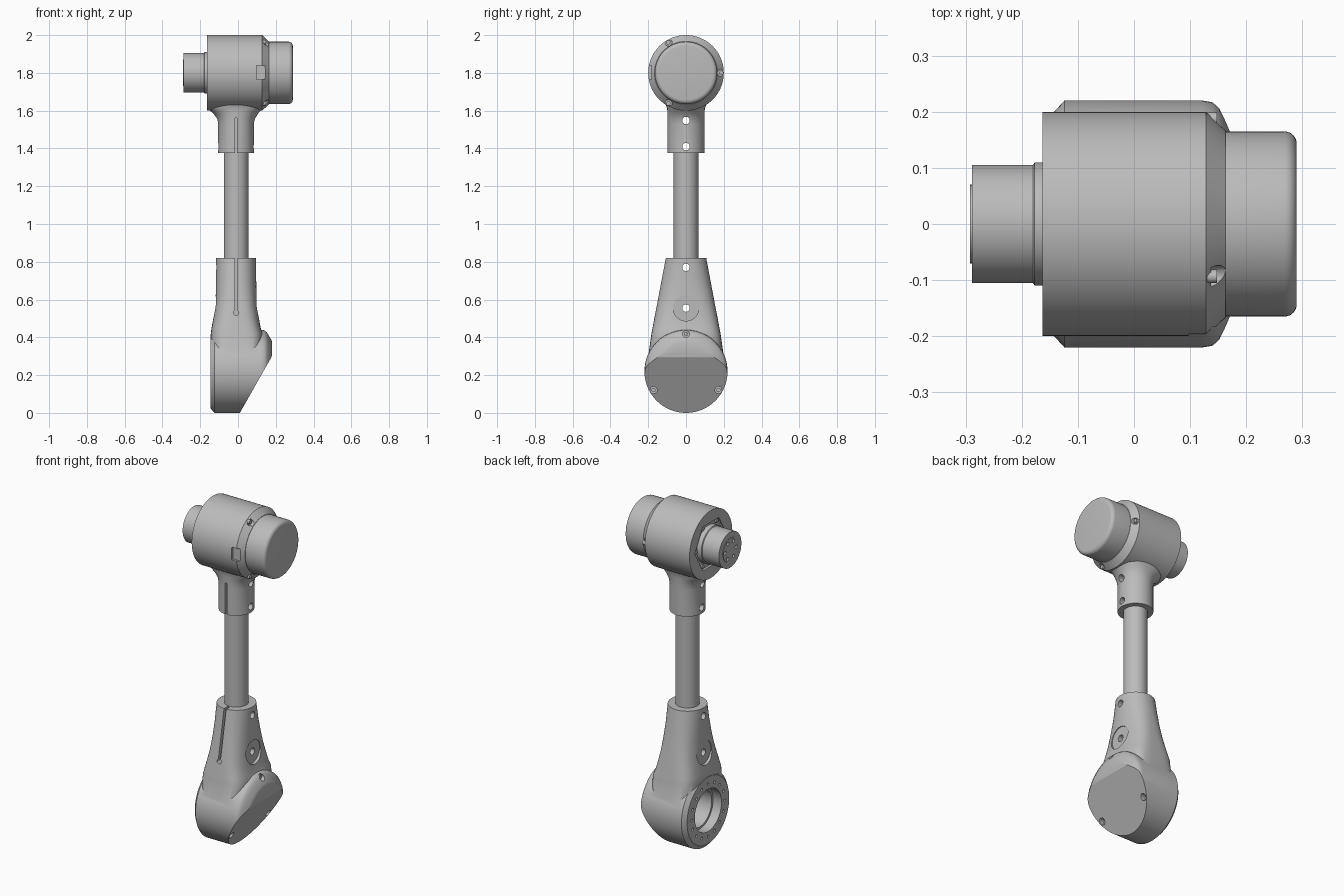
import bpy, bmesh, math
from mathutils import Vector

cube = bpy.data.objects.get("Cube")
if cube:
    bpy.data.objects.remove(cube, do_unlink=True)

grey = bpy.data.materials.new("plain grey")
grey.use_nodes = True
colour = (0.5, 0.5, 0.5, 1)
grey.diffuse_color = colour
grey.node_tree.nodes["Principled BSDF"].inputs["Base Color"].default_value = colour

STEM_X = -0.01   # axis of the tube
TOP_Z = 1.8      # axis of the upper drum
LOW_Z = 0.22     # axis of the lower drum


def finish(bm, name):
    bmesh.ops.remove_doubles(bm, verts=bm.verts, dist=1e-5)
    bmesh.ops.recalc_face_normals(bm, faces=bm.faces)
    mesh = bpy.data.meshes.new(name)
    bm.to_mesh(mesh)
    bm.free()
    mesh.materials.append(grey)
    obj = bpy.data.objects.new(name, mesh)
    bpy.context.collection.objects.link(obj)
    return obj


def skin(bm, rings):
    """Join a row of equal point rings into a closed skin."""
    rows = [[bm.verts.new(p) for p in ring] for ring in rings]
    n = len(rows[0])
    for a, b in zip(rows, rows[1:]):
        for i in range(n):
            j = (i + 1) % n
            bm.faces.new((a[i], a[j], b[j], b[i]))
    for row in (rows[0], rows[-1]):
        if (row[0].co - row[n // 2].co).length > 1e-5:
            bm.faces.new(row)


def circle_x(x, r, y, z, n):
    turn = [2 * math.pi * i / n for i in range(n)]
    return [Vector((x, y + r * math.cos(t), z + r * math.sin(t))) for t in turn]


def lathe_x(name, profile, z, n=96):
    """Turn a profile of (x, radius) about a level axis."""
    bm = bmesh.new()
    skin(bm, [circle_x(x, r, 0, z, n) for x, r in profile])
    return finish(bm, name)


def rods(name, spots, r, x0, x1, n=20):
    """Several cylinders along x in one object; spots are (y, z)."""
    bm = bmesh.new()
    for y, z in spots:
        skin(bm, [circle_x(x0, r, y, z, n), circle_x(x1, r, y, z, n)])
    return finish(bm, name)


def loft_z(name, sections, n=80):
    """Skin rounded sections given as (z, x min, x max, half width, power)."""
    bm = bmesh.new()
    rings = []
    for z, x0, x1, w, p in sections:
        ring = []
        for i in range(n):
            t = 2 * math.pi * i / n
            c, s = math.cos(t), math.sin(t)
            k = (abs(c) ** p + abs(s) ** p) ** (-1 / p)
            ring.append(((x0 + x1) / 2 + (x1 - x0) / 2 * c * k, w * s * k, z))
        rings.append(ring)
    skin(bm, rings)
    return finish(bm, name)


def prism_y(name, outline, y0, y1):
    """Extrude an (x, z) outline along y."""
    bm = bmesh.new()
    skin(bm, [[(x, y, z) for x, z in outline] for y in (y0, y1)])
    return finish(bm, name)


def box(name, x0, x1, y0, y1, z0, z1):
    return prism_y(name, [(x0, z0), (x1, z0), (x1, z1), (x0, z1)], y0, y1)


def combine(obj, tool, mode="DIFFERENCE"):
    tool.hide_render = True
    mod = obj.modifiers.new("combine", "BOOLEAN")
    mod.operation, mod.solver, mod.object = mode, "EXACT", tool
    bpy.context.view_layer.objects.active = obj
    bpy.ops.object.modifier_apply(modifier=mod.name)
    bpy.data.objects.remove(tool, do_unlink=True)


def around(z, r, count, start=0):
    turn = [math.radians(start) + 2 * math.pi * i / count for i in range(count)]
    return [(r * math.cos(t), z + r * math.sin(t)) for t in turn]


# Upper housing: drum with a flared clamp neck
upper = lathe_x("upper_housing", [(-0.163, 0), (-0.163, 0.2), (0.128, 0.2),
                                  (0.163, 0.167), (0.163, 0)], TOP_Z)
neck = loft_z("neck", [(1.375, -0.105, 0.085, 0.097, 2), (1.53, -0.105, 0.085, 0.097, 2),
                       (1.56, -0.113, 0.092, 0.097, 2), (1.585, -0.13, 0.106, 0.098, 2.1),
                       (1.6, -0.148, 0.12, 0.099, 2.2), (1.612, -0.161, 0.13, 0.1, 2.3),
                       (1.7, -0.161, 0.13, 0.13, 2.3)])
combine(upper, neck, "UNION")
combine(upper, rods("shaft_recess", [(0, TOP_Z)], 0.15, -0.3, -0.148, 6))
combine(upper, box("neck_slot", STEM_X - 0.006, STEM_X + 0.006, -0.3, -0.06, 1.3, 1.56))
combine(upper, box("front_notch", 0.097, 0.152, -0.3, -0.183, 1.765, 1.84))
combine(upper, rods("neck_holes", [(0, 1.41), (0, 1.548)], 0.02, -0.4, 0.4))
top_screws = around(TOP_Z, 0.187, 3)
combine(upper, rods("screw_pockets", top_screws, 0.02, 0.137, 0.4))
rods("upper_screws", top_screws, 0.012, 0.13, 0.148)
rods("recess_screws", around(TOP_Z, 0.13, 6), 0.012, -0.15, -0.158)

# Motor cap with a rounded rim
rim = [(0.268 + 0.022 * math.sin(t), 0.143 + 0.022 * math.cos(t))
       for t in [i * math.pi / 12 for i in range(7)]]
lathe_x("motor_cap", [(0.15, 0), (0.15, 0.165)] + rim + [(0.29, 0)], TOP_Z)

# Output shaft with a collar and bolt holes in its end
shaft = lathe_x("output_shaft", [(-0.292, 0), (-0.292, 0.07), (-0.289, 0.07), (-0.289, 0.105),
                                 (-0.18, 0.105), (-0.177, 0.11), (-0.14, 0.11), (-0.14, 0)], TOP_Z)
combine(shaft, rods("shaft_holes", around(TOP_Z, 0.052, 6), 0.01, -0.4, -0.27))

# Tube between the two housings
bm = bmesh.new()
ring = circle_x(0, 0.065, 0, 0, 64)
skin(bm, [[(STEM_X + p.z, p.y, z) for p in ring] for z in (0.81, 1.383)])
finish(bm, "tube")

# Lower housing: drum with a tapered clamp arm
lower = lathe_x("lower_housing", [(-0.145, 0), (-0.145, 0.197), (-0.124, 0.22), (0.122, 0.22),
                                  (0.14, 0.217), (0.152, 0.208), (0.16, 0.195), (0.176, 0.168),
                                  (0.18, 0.155), (0.18, 0)], LOW_Z)
arm = loft_z("arm", [(0.82, -0.116, 0.096, 0.107, 2), (0.72, -0.116, 0.096, 0.126, 2.2),
                     (0.64, -0.117, 0.098, 0.141, 2.5), (0.56, -0.122, 0.103, 0.156, 2.9),
                     (0.5, -0.131, 0.111, 0.168, 3.3), (0.45, -0.14, 0.12, 0.177, 3.7),
                     (0.42, -0.144, 0.13, 0.183, 4), (0.3, -0.144, 0.13, 0.2, 4),
                     (0.22, -0.144, 0.12, 0.2, 4)])
combine(lower, arm, "UNION")

# Slanted underside of the lower cover
combine(lower, prism_y("slant", [(-0.075, -0.15), (0.177, 0.295), (0.183, 0.32), (0.2, 0.5),
                                 (0.6, 0.5), (0.6, -0.15)], -0.5, 0.5))

# Stepped bore and bolt circle on the open side
combine(lower, rods("bore", [(0, LOW_Z)], 0.125, -0.3, -0.09, 64))
combine(lower, rods("inner_bore", [(0, LOW_Z)], 0.112, -0.3, 0.0, 64))
combine(lower, rods("bolt_circle", around(LOW_Z, 0.155, 16), 0.008, -0.3, -0.13, 12))

# Spot-faced recesses, clamp holes and clamp slot
for side, x0, x1 in (("right", -0.3, -0.114), ("left", 0.094, 0.3)):
    combine(lower, rods(side + "_spot_face", [(0, 0.555)], 0.068, x0, x1, 48))
combine(lower, rods("arm_holes", [(0, 0.555), (0, 0.77)], 0.02, -0.4, 0.4))
combine(lower, box("arm_slot", STEM_X - 0.007, STEM_X + 0.007, -0.4, -0.06, 0.53, 0.9))
end = [(STEM_X + y, z) for y, z in around(0.53, 0.014, 16)]
combine(lower, prism_y("slot_end", end, -0.4, -0.06))

# Cover screws sunk into the rim
for spot, x in zip(around(LOW_Z, 0.198, 3, 90), (0.14, 0.05, 0.05)):
    combine(lower, rods("cover_pocket", [spot], 0.018, x, 0.4))
    rods("cover_screw", [spot], 0.011, x - 0.01, x + 0.008)

# Smooth shading with sharp edges kept
bpy.ops.object.select_all(action="DESELECT")
for obj in bpy.context.scene.objects:
    if obj.type == "MESH":
        obj.select_set(True)
        bpy.context.view_layer.objects.active = obj
bpy.ops.object.shade_smooth_by_angle(angle=math.radians(28))
